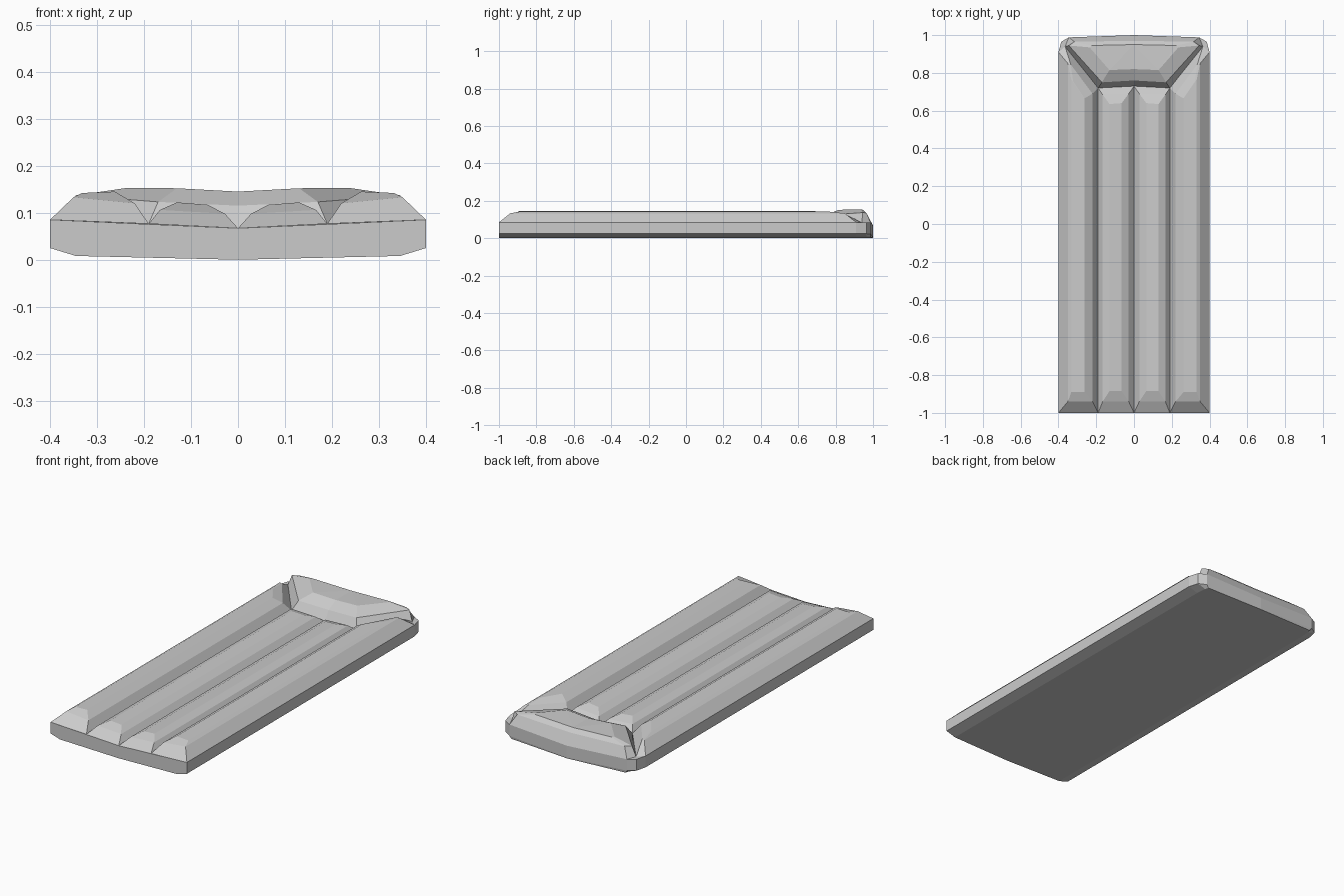
import bpy, bmesh


def ztop(x):
    # dished top of the base slab
    return 0.067 + 0.045 * abs(x)


def loft(name, rings, closed=True, cap_bottom=False):
    """Skin stacked outlines, cap the top and mirror across x = 0."""
    bm = bmesh.new()
    loops = [[bm.verts.new(p) for p in r] for r in rings]
    n = len(rings[0])
    for a, b in zip(loops, loops[1:]):
        for i in range(n if closed else n - 1):
            j = (i + 1) % n
            bm.faces.new((a[i], a[j], b[j], b[i]))
    bm.faces.new(loops[-1])
    if cap_bottom:
        bm.faces.new(loops[0][::-1])
    bmesh.ops.triangulate(bm, faces=[f for f in bm.faces if len(f.verts) > 4])
    me = bpy.data.meshes.new(name)
    bm.to_mesh(me)
    bm.free()
    ob = bpy.data.objects.new(name, me)
    bpy.context.collection.objects.link(ob)
    m = ob.modifiers.new("Mirror", 'MIRROR')
    m.use_clip = True
    m.merge_threshold = 0.0005
    return ob


# Base slab: half outline from front centre round to back centre
outline = [(0, -1), (0.345, -1), (0.4, -1), (0.4, 0.91),
           (0.385, 0.965), (0.345, 0.988), (0, 1)]
under = [(0, -1, 0), (0.345, -1, 0.008), (0.345, -1, 0.008), (0.345, 0.91, 0.008),
         (0.34, 0.965, 0.008), (0.335, 0.985, 0.008), (0, 1, 0)]
mid = [(x, y, 0.004 + 0.052 * x) for x, y in outline]
top = [(x, y, ztop(x)) for x, y in outline]
loft("base_slab", [under, mid, top], closed=False, cap_bottom=True)

# Pair of low centre tubes
loft("centre_tube", [
    [(0, -1, .067), (.19, -1, .0765), (.19, .72, .0765), (0, .73, .067)],
    [(.028, -.94, .098), (.166, -.94, .106), (.166, .685, .106), (.028, .69, .098)],
    [(.065, -.885, .117), (.13, -.885, .122), (.13, .635, .122), (.065, .64, .117)]])

# Pair of tall side tubes, mitred against the pillow
loft("side_tube", [
    [(.19, -1, .0765), (.4, -1, .085), (.4, .91, .085), (.365, .94, .083), (.19, .72, .0765)],
    [(.22, -.94, .12), (.35, -.94, .133), (.35, .85, .133), (.335, .845, .133), (.22, .69, .12)],
    [(.262, -.89, .145), (.332, -.89, .142), (.332, .765, .142), (.322, .755, .142), (.262, .665, .145)]])

# Head pillow
loft("pillow", [
    [(0, .73, .067), (.19, .72, .0765), (.365, .94, .083), (.345, .988, .0825), (0, 1, .067)],
    [(0, .76, .115), (.17, .75, .123), (.345, .945, .137), (.315, .965, .135), (0, .97, .125)],
    [(0, .82, .145), (.13, .815, .152), (.235, .935, .153), (.225, .945, .152), (0, .95, .145)]],
    closed=False)
